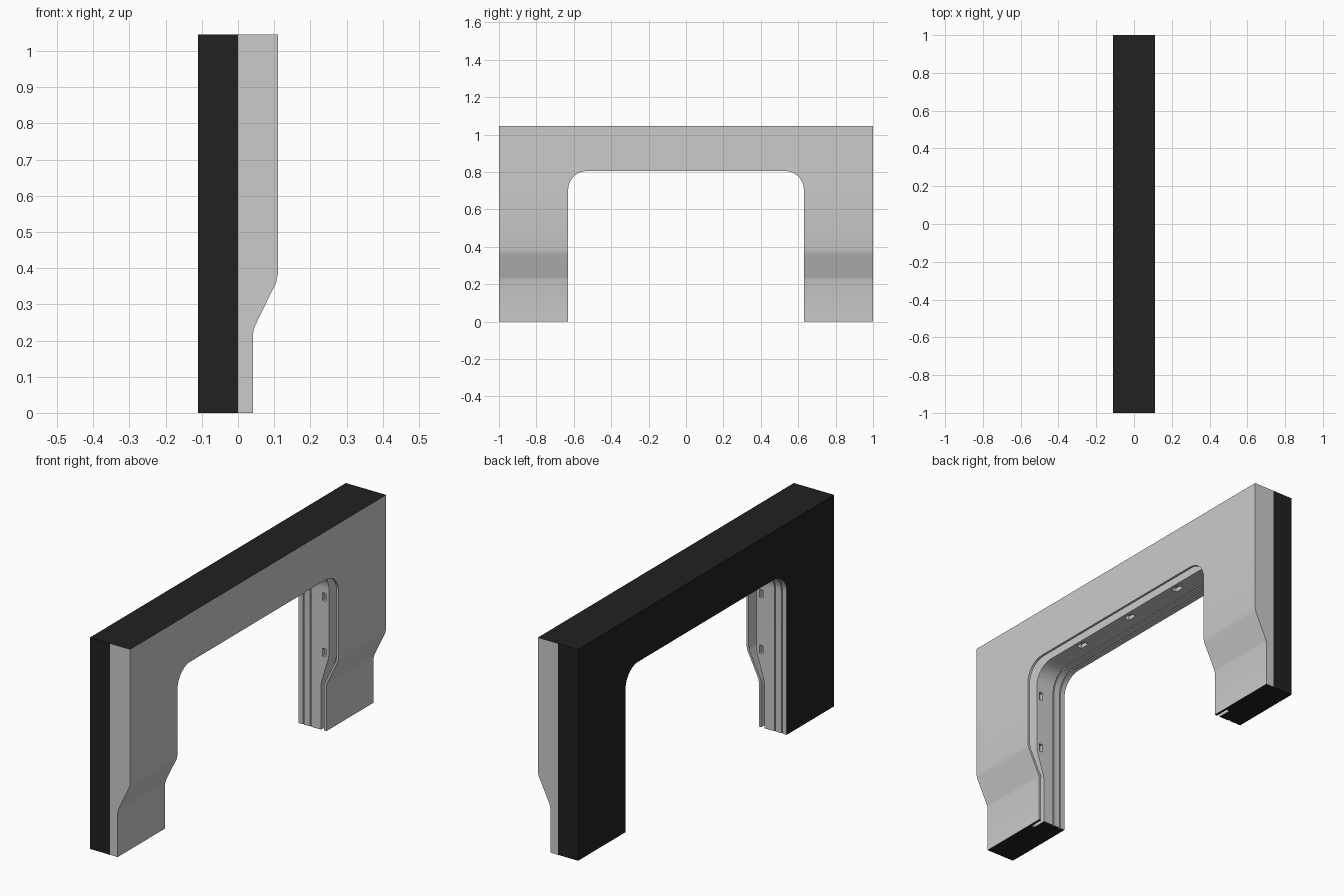
import bpy, bmesh, math

if "Cube" in bpy.data.objects:
    bpy.data.objects.remove(bpy.data.objects["Cube"])

HALF, TOP = 1.0, 1.045            # outer half width and height
IN_Y, IN_Z, R = 0.63, 0.805, 0.10  # opening half width, height, corner radius
BACK = -0.11


def material(name, c):
    m = bpy.data.materials.new(name)
    m.diffuse_color = (c, c, c, 1)
    m.use_nodes = True
    m.node_tree.nodes["Principled BSDF"].inputs["Base Color"].default_value = m.diffuse_color
    return m


def bend(low, high):
    """Depth that steps back near the foot of each leg."""
    keys = [(0.222, 0), (0.24, 0.07), (0.36, 0.93), (0.382, 1)]

    def depth(z):
        if z <= keys[0][0]:
            return low
        for (z0, t0), (z1, t1) in zip(keys, keys[1:]):
            if z <= z1:
                return low + (high - low) * (t0 + (t1 - t0) * (z - z0) / (z1 - z0))
        return high
    return depth


front = bend(0.042, 0.11)
trim = bend(0.013, 0.056)


def rim(z):
    return front(z) - 0.012


def flat(x):
    return lambda z: x


# Path round the opening: (inner y, inner z, outward direction, outer y, outer z)
half = [(IN_Y, z, (1, 0), HALF, z) for z in (0, 0.222, 0.24, 0.36, 0.382)]
N = 12
for i in range(N + 1):
    a = math.pi / 2 * i / N
    c, s = math.cos(a), math.sin(a)
    zs = IN_Z - R
    ys = IN_Y - R
    oy = HALF if i <= N // 2 else HALF + (ys - HALF) * (i - N / 2) / (N / 2)
    oz = TOP if i >= N // 2 else zs + (TOP - zs) * i / (N / 2)
    half.append((ys + R * c, zs + R * s, (c, s), oy, oz))
path = half + [(-y, z, (-d[0], d[1]), -oy, oz) for y, z, d, oy, oz in reversed(half)]

# Wall section: depth into the wall (None = outer edge) and x position
section = [(None, flat(0)), (None, flat(BACK)), (0, flat(BACK))]
for x in (-0.083, -0.045):        # two shallow grooves in the lining
    section += [(0, flat(x - 0.003)), (0.006, flat(x - 0.003)),
                (0.006, flat(x + 0.003)), (0, flat(x + 0.003))]
section += [(0, trim), (0.07, trim), (0.07, rim), (0, rim), (0, front), (None, front)]

bm = bmesh.new()
rings = []
for y, z, d, oy, oz in path:
    ring = []
    for depth, fx in section:
        py, pz = (oy, oz) if depth is None else (y + d[0] * depth, z + d[1] * depth)
        ring.append(bm.verts.new((fx(z), py, pz)))
    rings.append(ring)
n = len(section)
for a, b in zip(rings, rings[1:]):
    for j in range(n):
        k = (j + 1) % n
        f = bm.faces.new((a[j], a[k], b[k], b[j]))
        on_top = j in (0, n - 1) and all(v.co.z > TOP - 1e-4 for v in f.verts)
        f.material_index = 1 if j in (0, 1) or on_top else 0
for ring in (rings[0], rings[-1]):
    bm.faces.new(ring).material_index = 1
bmesh.ops.recalc_face_normals(bm, faces=bm.faces)
me = bpy.data.meshes.new("portal_frame")
bm.to_mesh(me)
bm.free()
frame = bpy.data.objects.new("portal_frame", me)
bpy.context.collection.objects.link(frame)
grey = material("panel_grey", 0.8)
me.materials.append(grey)
me.materials.append(material("wall_black", 0.015))

# Small latch slots in the lining
bm = bmesh.new()


def slot(center, size):
    vs = bmesh.ops.create_cube(bm, size=1)["verts"]
    for v in vs:
        v.co = [c + q * s for c, q, s in zip(center, v.co, size)]


for side in (-1, 1):
    for z in (0.385, 0.66):
        slot((0.03, side * IN_Y, z), (0.018, 0.04, 0.04))
for y in (-0.34, 0, 0.34):
    slot((0.025, y, IN_Z), (0.03, 0.05, 0.04))
cm = bpy.data.meshes.new("slot_cutter")
bm.to_mesh(cm)
bm.free()
cm.materials.append(grey)
cutter = bpy.data.objects.new("slot_cutter", cm)
bpy.context.collection.objects.link(cutter)
cutter.hide_render = True
cutter.hide_set(True)
cut = frame.modifiers.new("slots", 'BOOLEAN')
cut.operation, cut.solver, cut.object = 'DIFFERENCE', 'EXACT', cutter

bpy.context.view_layer.objects.active = frame
frame.select_set(True)
bpy.ops.object.modifier_apply(modifier="slots")
bpy.data.objects.remove(cutter)
bpy.ops.object.shade_smooth_by_angle(angle=math.radians(30))
